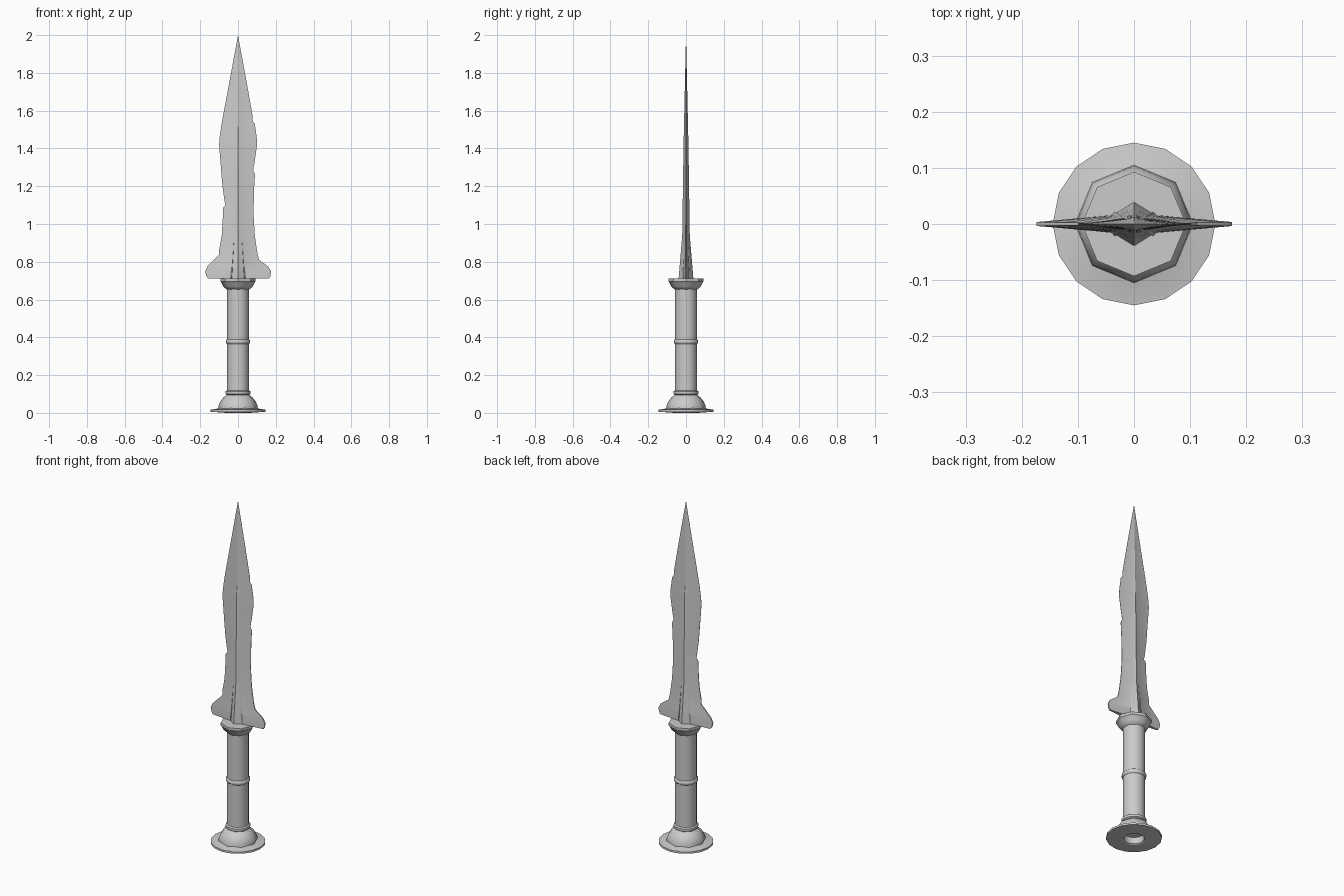
import bpy, bmesh, math

if "Cube" in bpy.data.objects:
    bpy.data.objects.remove(bpy.data.objects["Cube"])


def finish(bm, name, angle):
    bmesh.ops.remove_doubles(bm, verts=bm.verts, dist=1e-5)
    bmesh.ops.recalc_face_normals(bm, faces=bm.faces)
    mesh = bpy.data.meshes.new(name)
    bm.to_mesh(mesh)
    bm.free()
    ob = bpy.data.objects.new(name, mesh)
    bpy.context.collection.objects.link(ob)
    bpy.ops.object.select_all(action='DESELECT')
    ob.select_set(True)
    bpy.context.view_layer.objects.active = ob
    bpy.ops.object.shade_smooth_by_angle(angle=math.radians(angle))
    return ob


def lathe(name, profile, sides, angle=50):
    """Revolve (radius, z) points around the z axis."""
    bm = bmesh.new()
    rings = [[bm.verts.new((r * math.cos(math.tau * i / sides),
                            r * math.sin(math.tau * i / sides), z))
              for i in range(sides)] for r, z in profile]
    for a, b in zip(rings, rings[1:]):
        for i in range(sides):
            j = (i + 1) % sides
            bm.faces.new((a[i], a[j], b[j], b[i]))
    return finish(bm, name, angle)


# Pommel: flat disc with a hole underneath, and the octagonal dome above it
lathe("pommel_disc", [(0, 0.05), (0.053, 0.05), (0.053, 0.004), (0.06, 0.0), (0.145, 0.006),
                      (0.145, 0.017), (0.10, 0.024), (0, 0.06)], 16, 30)
lathe("pommel_dome", [(0.095, 0.015), (0.105, 0.024), (0.103, 0.04), (0.093, 0.062),
                      (0.077, 0.082), (0.06, 0.095), (0.055, 0.1)], 8)

# Grip with its two raised rings
lathe("grip", [(0.058, 0.08), (0.058, 0.67)], 16)
for name, z, r in (("lower_ring", 0.107, 0.066), ("middle_ring", 0.377, 0.064)):
    lathe(name, [(0.057, z - 0.013), (r, z - 0.007), (r, z + 0.007), (0.057, z + 0.013)], 16)

# Octagonal cup that holds the blade
lathe("blade_cup", [(0.056, 0.652), (0.066, 0.658), (0.08, 0.672), (0.089, 0.692),
                    (0.093, 0.696), (0.093, 0.711), (0, 0.711)], 8, 40)

# Blade rows: z, left edge, right edge (nicks included)
ROWS = [
    (0.712, 0.158, 0.165), (0.725, 0.168, 0.172), (0.748, 0.174, 0.175),
    (0.775, 0.162, 0.160), (0.810, 0.128, 0.112), (0.838, 0.100, 0.104),
    (0.862, 0.100, 0.100), (0.94, 0.086, 0.089), (1.04, 0.080, 0.083),
    (1.085, 0.079, 0.083), (1.10, 0.067, 0.083), (1.125, 0.072, 0.084),
    (1.20, 0.082, 0.086), (1.265, 0.088, 0.090), (1.285, 0.089, 0.080),
    (1.33, 0.093, 0.088), (1.42, 0.100, 0.101), (1.46, 0.097, 0.099),
    (1.53, 0.087, 0.089), (1.545, 0.084, 0.078), (1.58, 0.078, 0.076),
    (1.75, 0.046, 0.046)]


def lerp_table(table, z):
    for (z0, v0), (z1, v1) in zip(table, table[1:]):
        if z <= z1:
            return v0 + (v1 - v0) * (z - z0) / (z1 - z0)
    return table[-1][1]


RIDGE = [(0.712, 0.039), (0.94, 0.020), (1.42, 0.013), (2.0, 0.0)]
FOOT_X = [(0.712, 0.037), (0.94, 0.018), (1.5, 0.012), (2.0, 0.0)]
FOOT_Y = [(0.712, 0.016), (0.94, 0.0125), (1.42, 0.0085), (2.0, 0.0)]
EDGE_Y = [(0.712, 0.004), (0.86, 0.002), (1.1, 0.0008), (2.0, 0.0)]

# Blade: closed cross-sections lofted to the tip
bm = bmesh.new()
sections = []
for z, left, right in ROWS:
    ridge, fx, fy, ey = (lerp_table(t, z) for t in (RIDGE, FOOT_X, FOOT_Y, EDGE_Y))
    front = [(-left, -ey), (-fx, -fy), (0, -ridge), (fx, -fy), (right, -ey)]
    back = [(x, -y) for x, y in reversed(front)]
    sections.append([bm.verts.new((x, y, z)) for x, y in front + back])
n = len(sections[0])
for a, b in zip(sections, sections[1:]):
    for i in range(n):
        j = (i + 1) % n
        bm.faces.new((a[i], a[j], b[j], b[i]))
tip = bm.verts.new((0, 0, 2.0))
for i in range(n):
    bm.faces.new((sections[-1][i], sections[-1][(i + 1) % n], tip))
bm.faces.new(sections[0])
finish(bm, "blade", 25)

# Grooved ribs flanking the ridge at the blade root, mirrored to all four sides
bm = bmesh.new()
for sx in (-1, 1):
    for sy in (-1, 1):
        base = [bm.verts.new((sx * x, sy * y, 0.712))
                for x, y in ((0.028, 0.012), (0.034, 0.022), (0.042, 0.012))]
        top = bm.verts.new((sx * 0.02, sy * 0.012, 0.94))
        for i in range(3):
            bm.faces.new((base[i], base[(i + 1) % 3], top))
        bm.faces.new(base)
finish(bm, "blade_root_ribs", 25)
